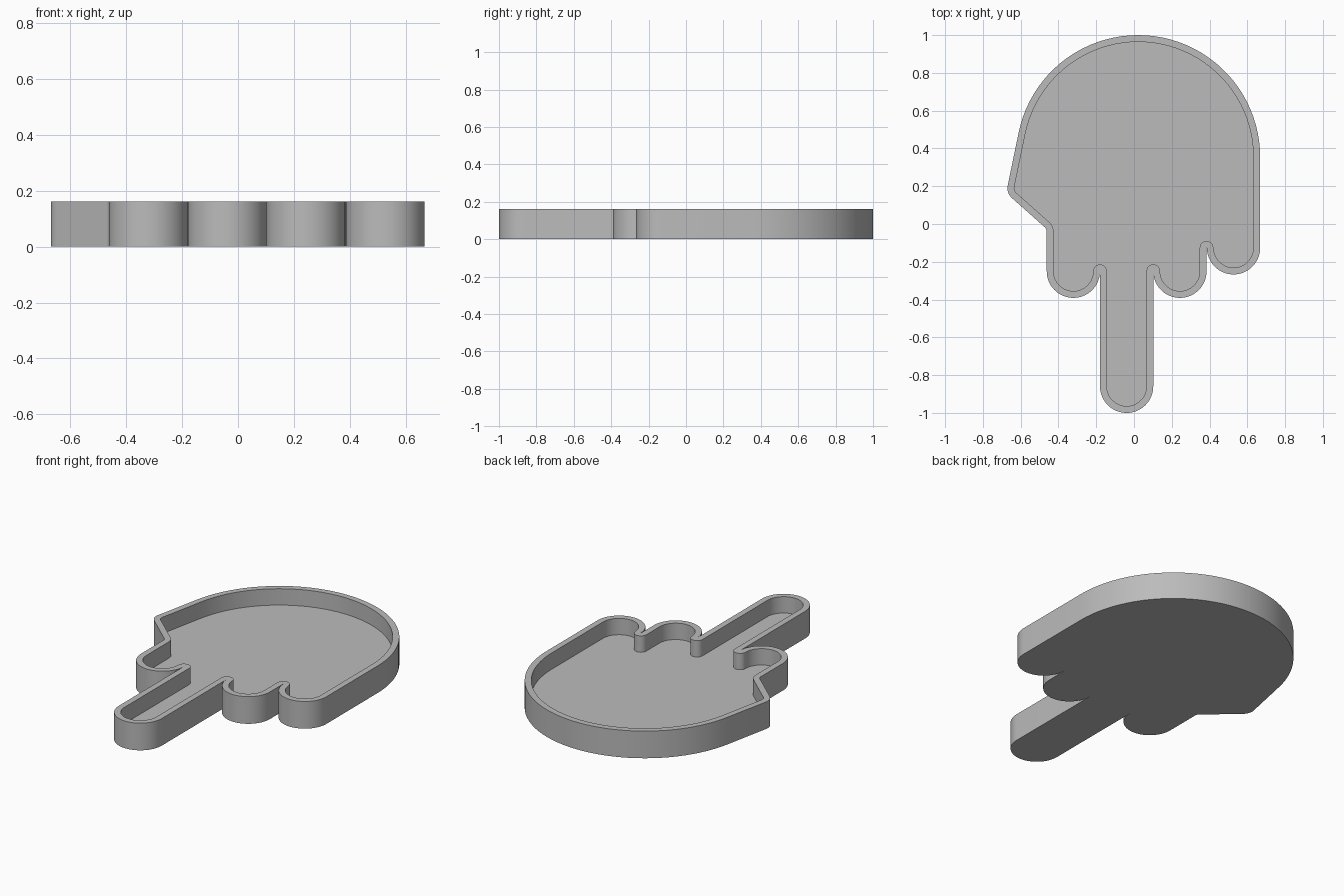
import bpy, bmesh, math

cube = bpy.data.objects.get("Cube")
if cube:
    bpy.data.objects.remove(cube)

HEIGHT, FLOOR, WALL = 0.161, 0.064, 0.036
R = 0.141          # radius of each drip end
STEP = 4           # degrees between outline points

# Outline arcs, joined by straight sides: centre x, centre y, radius, start, end.
# Arcs that turn clockwise are hollow corners; radius 0 is a sharp cleft.
arcs = [
    (0.022, 0.354, 0.646, 0, 168.5),             # big round top
    (-0.6, 0.19, 0.07, 168.5, 228),              # side corner
    (-0.492, -0.04, 0.03, 48, 0),                # hollow below the corner
    (-0.321, -0.25, R, 180, 360),                # drip
    (-0.18, -0.25, 0, 180, 0),                   # cleft
    (-0.039, -0.859, R, 180, 360),               # long middle drip
    (0.102, -0.25, 0, 180, 0),                   # cleft
    (0.243, -0.25, R, 180, 360),                 # drip
    (0.384, -0.126, 0, 180, 0),                  # cleft
    (0.527, -0.126, R, 180, 360),                # outer drip
]


def outline(inset):
    """Outline points, moved inward by the inset with rounded clefts."""
    pts = []
    for cx, cy, r, a0, a1 in arcs:
        radius = r - inset if a1 > a0 else r + inset
        n = math.ceil(abs(a1 - a0) / STEP)
        for i in range(n + 1):
            a = math.radians(a0 + (a1 - a0) * i / n)
            pts.append((cx + radius * math.cos(a), cy + radius * math.sin(a)))
    return pts


def make_material(name, colour):
    mat = bpy.data.materials.new(name)
    mat.use_nodes = True
    mat.diffuse_color = colour
    mat.node_tree.nodes["Principled BSDF"].inputs["Base Color"].default_value = colour
    return mat


# Tray: outer wall, rim, inner wall, then the two flat caps
bm = bmesh.new()
rings = []
for inset, z in ((0, 0), (0, HEIGHT), (WALL, HEIGHT), (WALL, FLOOR)):
    rings.append([bm.verts.new((x, y, z)) for x, y in outline(inset)])
for low, high in zip(rings, rings[1:]):
    for i in range(len(low)):
        j = (i + 1) % len(low)
        bm.faces.new((low[i], low[j], high[j], high[i]))
bm.faces.new(rings[-1])
bm.faces.new(rings[0][::-1])
bmesh.ops.remove_doubles(bm, verts=bm.verts[:], dist=0.0002)
# Split the large caps cleanly
caps = [f for f in bm.faces if len(f.verts) > 4]
bmesh.ops.triangulate(bm, faces=caps)

mesh = bpy.data.meshes.new("drip_tray")
bm.to_mesh(mesh)
bm.free()
mesh.materials.append(make_material("mid_grey", (0.5, 0.5, 0.5, 1)))
tray = bpy.data.objects.new("drip_tray", mesh)
bpy.context.collection.objects.link(tray)

bpy.ops.object.select_all(action="DESELECT")
tray.select_set(True)
bpy.context.view_layer.objects.active = tray
bpy.ops.object.shade_smooth_by_angle(angle=math.radians(30))
